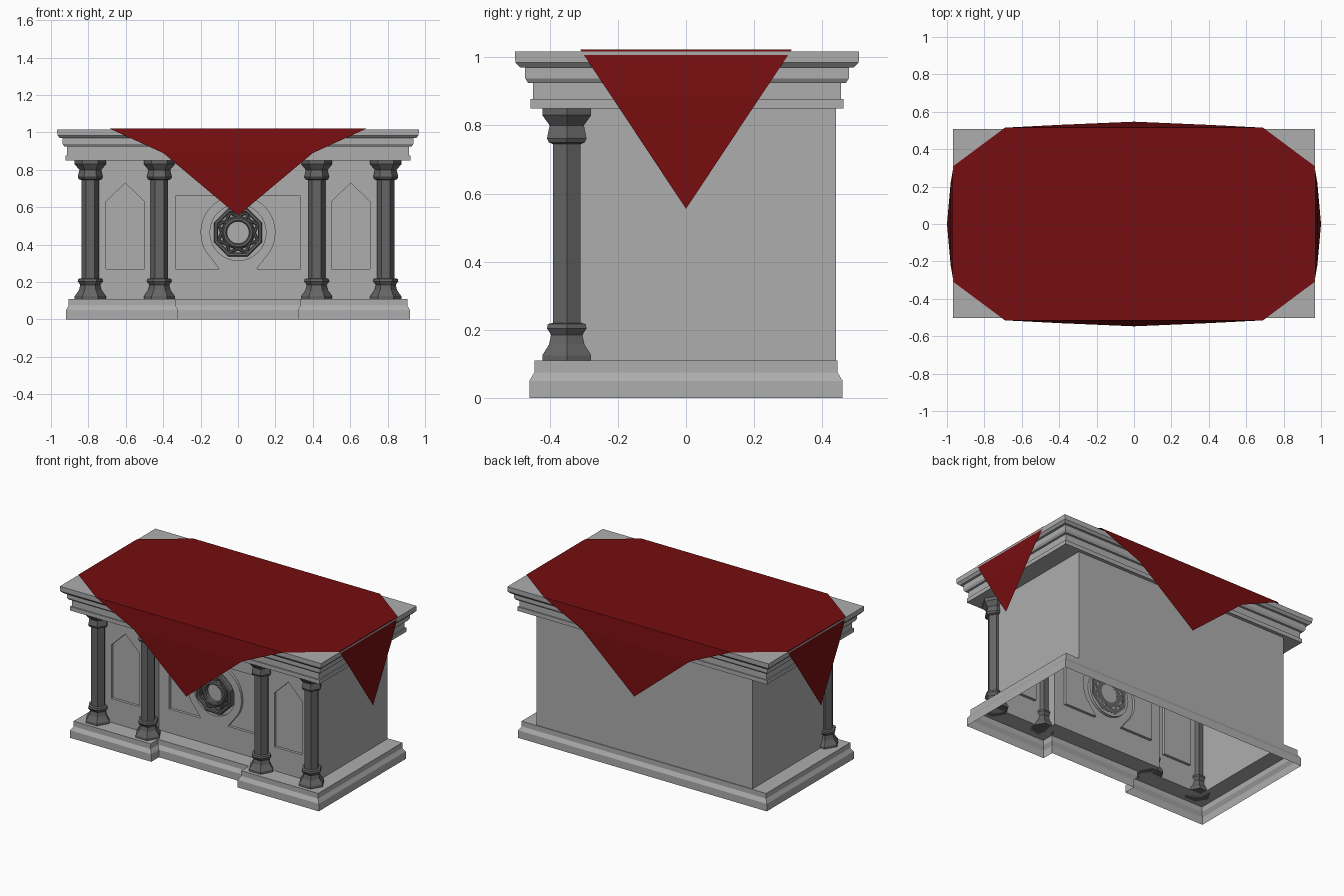
import bpy, bmesh, math

if "Cube" in bpy.data.objects:
    bpy.data.objects.remove(bpy.data.objects["Cube"])


def material(name, rgb):
    m = bpy.data.materials.new(name)
    m.diffuse_color = (*rgb, 1)
    m.use_nodes = True
    m.node_tree.nodes["Principled BSDF"].inputs["Base Color"].default_value = m.diffuse_color
    return m


STONE = material("light_stone", (0.42, 0.42, 0.42))
DARK = material("dark_stone", (0.13, 0.13, 0.13))
RED = material("red_cloth", (0.18, 0.004, 0.005))


def finish(bm, name, mat):
    bmesh.ops.recalc_face_normals(bm, faces=bm.faces)
    me = bpy.data.meshes.new(name)
    bm.to_mesh(me)
    bm.free()
    me.materials.append(mat)
    ob = bpy.data.objects.new(name, me)
    bpy.context.collection.objects.link(ob)
    return ob


def loft(bm, rings, caps=True, cyclic=False):
    """Join equal-length closed rings of points with quads."""
    vs = [[bm.verts.new(p) for p in r] for r in rings]
    n = len(vs[0])
    pairs = list(zip(vs, vs[1:])) + ([(vs[-1], vs[0])] if cyclic else [])
    for a, b in pairs:
        for i in range(n):
            j = (i + 1) % n
            bm.faces.new((a[i], a[j], b[j], b[i]))
    if caps and not cyclic:
        bm.faces.new(vs[0][::-1])
        bm.faces.new(vs[-1])


def notched(x, front, step_x, step_y, back, z):
    """Plan outline with the middle of the front set back."""
    half = [(x, back), (x, front), (step_x, front), (step_x, step_y)]
    pts = half + [(-a, b) for a, b in reversed(half)]
    return [(a, b, z) for a, b in pts]


def polygon(n, r, y, rot, cz=0.465):
    return [(r * math.cos(rot + 2 * math.pi * i / n), y,
             cz + r * math.sin(rot + 2 * math.pi * i / n)) for i in range(n)]


def prism(bm, pts, y0, y1):
    loft(bm, [[(x, y, z) for x, z in pts] for y in (y0, y1)])


# Stepped plinth, open underneath
def body_outline(z):
    return notched(0.80, -0.33, 0.41, -0.25, 0.44, z)


bm = bmesh.new()
loft(bm, [notched(0.92 - d, -0.46 + d, 0.32 + d, -0.38 + d, 0.46 - d, z)
          for d, z in ((0, 0), (0, 0.05), (0.015, 0.075), (0.015, 0.11))]
     + [body_outline(0.11)], caps=False)
finish(bm, "plinth", STONE)

# Hollow body with recessed front panels
bm = bmesh.new()
loft(bm, [body_outline(0.11), body_outline(0.86)])
body = finish(bm, "body", STONE)

bm = bmesh.new()
arch = [(0.5, 0.27), (0.705, 0.27), (0.705, 0.63), (0.603, 0.73), (0.5, 0.63)]
arc = [(0.2 * math.cos(math.radians(a)), 0.465 + 0.2 * math.sin(math.radians(a)))
       for a in range(-30, 76, 7)]
side = [(0.03, 0.66), (0.335, 0.66), (0.335, 0.27), (0.10, 0.27)] + arc
for s in (-1, 1):
    prism(bm, [(s * x, z) for x, z in arch], -0.40, -0.312)
    prism(bm, [(s * x, z) for x, z in side], -0.31, -0.232)
loft(bm, [polygon(32, 0.15, y, 0) for y in (-0.31, -0.232)])
cutter = finish(bm, "panel_cutter", STONE)
cutter.hide_render = True

mod = body.modifiers.new("panels", 'BOOLEAN')
mod.operation = 'DIFFERENCE'
mod.solver = 'EXACT'
mod.object = cutter
bpy.context.view_layer.objects.active = body
bpy.ops.object.modifier_apply(modifier=mod.name)
bpy.data.objects.remove(cutter)
bm = bmesh.new()
bm.from_mesh(body.data)
bmesh.ops.delete(bm, geom=[f for f in bm.faces if f.normal.z < -0.9
                           and f.calc_center_median().z < 0.12], context='FACES')
bm.to_mesh(body.data)
bm.free()

# Moulded cornice and table top
bm = bmesh.new()
profile = [(0.46, 0.85), (0.46, 0.877), (0.452, 0.877), (0.452, 0.924),
           (0.466, 0.924), (0.475, 0.938), (0.475, 0.97), (0.49, 0.97),
           (0.504, 0.985), (0.505, 1.017)]
loft(bm, [[(sx * (h + 0.462), sy * h + 0.003, z)
           for sx, sy in ((1, 1), (-1, 1), (-1, -1), (1, -1))] for h, z in profile])
finish(bm, "cornice", STONE)

# Six-sided columns with base and capital
column = [(0.11, 0.083), (0.125, 0.083), (0.157, 0.06), (0.185, 0.053),
          (0.204, 0.067), (0.217, 0.064), (0.22, 0.047), (0.745, 0.047),
          (0.75, 0.061), (0.762, 0.067), (0.80, 0.058), (0.83, 0.083), (0.85, 0.083)]
for k, cx in enumerate((-0.79, -0.42, 0.42, 0.79)):
    bm = bmesh.new()
    loft(bm, [[(cx + r * math.cos(i * math.pi / 3), -0.35 + r * math.sin(i * math.pi / 3), z)
               for i in range(6)] for z, r in column])
    finish(bm, f"column_{k + 1}", DARK)

# Octagonal tracery rosette
bm = bmesh.new()
q = math.pi / 8
for n, ro, ri, rot, front in ((8, 0.138, 0.115, q, -0.268), (4, 0.125, 0.103, q, -0.258),
                              (4, 0.125, 0.103, 3 * q, -0.256), (16, 0.083, 0.06, 0, -0.264)):
    c = 0.006
    loft(bm, [polygon(n, r, y, rot) for r, y in
              ((ro, -0.231), (ro, front + c), (ro - c, front), (ri + c, front),
               (ri, front + c), (ri, -0.231))], cyclic=True)
finish(bm, "rosette", DARK)

# Draped cloth: octagonal top with four hanging points
bm = bmesh.new()
ZT, ZM, ZB = 1.022, 0.89, 0.555
top = {(sx, sy, k): bm.verts.new((sx * (0.69, 0.965)[k], sy * (0.515, 0.31)[k], ZT))
       for sx in (-1, 1) for sy in (-1, 1) for k in (0, 1)}
order = [(1, -1, 0), (1, -1, 1), (1, 1, 1), (1, 1, 0),
         (-1, 1, 0), (-1, 1, 1), (-1, -1, 1), (-1, -1, 0)]
bm.faces.new([top[o] for o in order])
for s in (-1, 1):
    for a, b, mids, tip in (
            (top[-1, s, 0], top[1, s, 0],
             [(-0.40, s * 0.53, ZM), (0.40, s * 0.53, ZM)], (0, s * 0.547, ZB)),
            (top[s, -1, 1], top[s, 1, 1],
             [(s * 0.98, -0.222, ZM), (s * 0.98, 0.222, ZM)], (s, 0, ZB))):
        m0, m1 = (bm.verts.new(p) for p in mids)
        bm.faces.new((a, b, m1, m0))
        bm.faces.new((m0, m1, bm.verts.new(tip)))
finish(bm, "cloth", RED)
